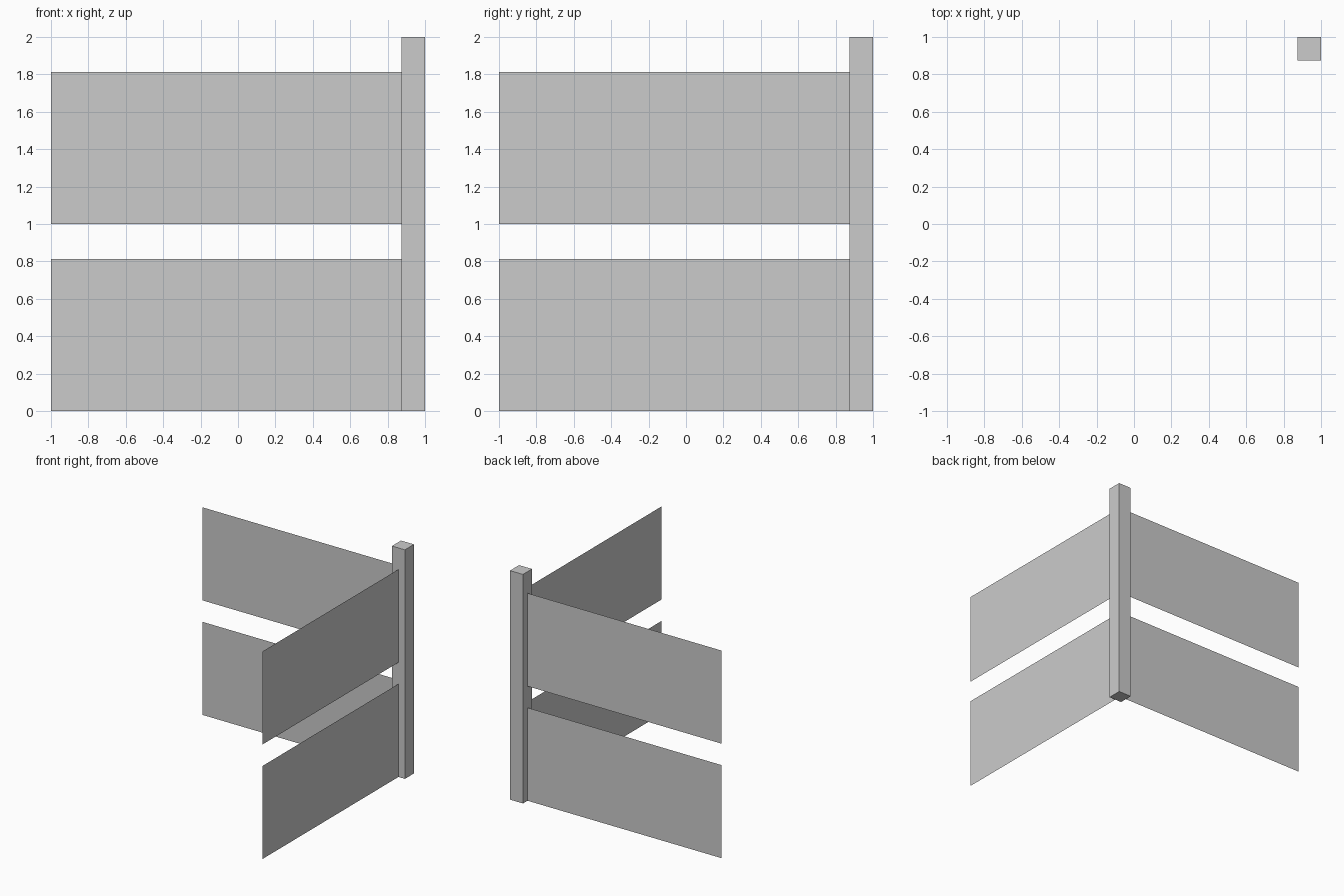
import bpy
from math import pi

if "Cube" in bpy.data.objects:
    bpy.data.objects.remove(bpy.data.objects["Cube"])

POST = 0.125           # post width
MID = 1 - POST / 2     # centre line of the post
LENGTH = 2 - POST      # rail length, from the outer end to the post face
HEIGHT = 0.8125        # rail height


def rail(name, z, along_y):
    """Flat upright sheet running from the outer end to the post."""
    centre = -1 + LENGTH / 2
    loc = (MID, centre, z + HEIGHT / 2) if along_y else (centre, MID, z + HEIGHT / 2)
    bpy.ops.mesh.primitive_plane_add(size=1, location=loc,
                                     rotation=(pi / 2, 0, pi / 2 if along_y else 0))
    obj = bpy.context.object
    obj.name = name
    obj.scale = (LENGTH, HEIGHT, 1)
    bpy.ops.object.transform_apply(location=False)


# Corner post
bpy.ops.mesh.primitive_cube_add(size=1, location=(MID, MID, 1))
post = bpy.context.object
post.name = "corner_post"
post.scale = (POST, POST, 2)
bpy.ops.object.transform_apply(location=False)

# Lower and upper rails on both arms of the corner
for level, z in (("lower", 0), ("upper", 1)):
    rail(level + "_back_rail", z, False)
    rail(level + "_side_rail", z, True)
